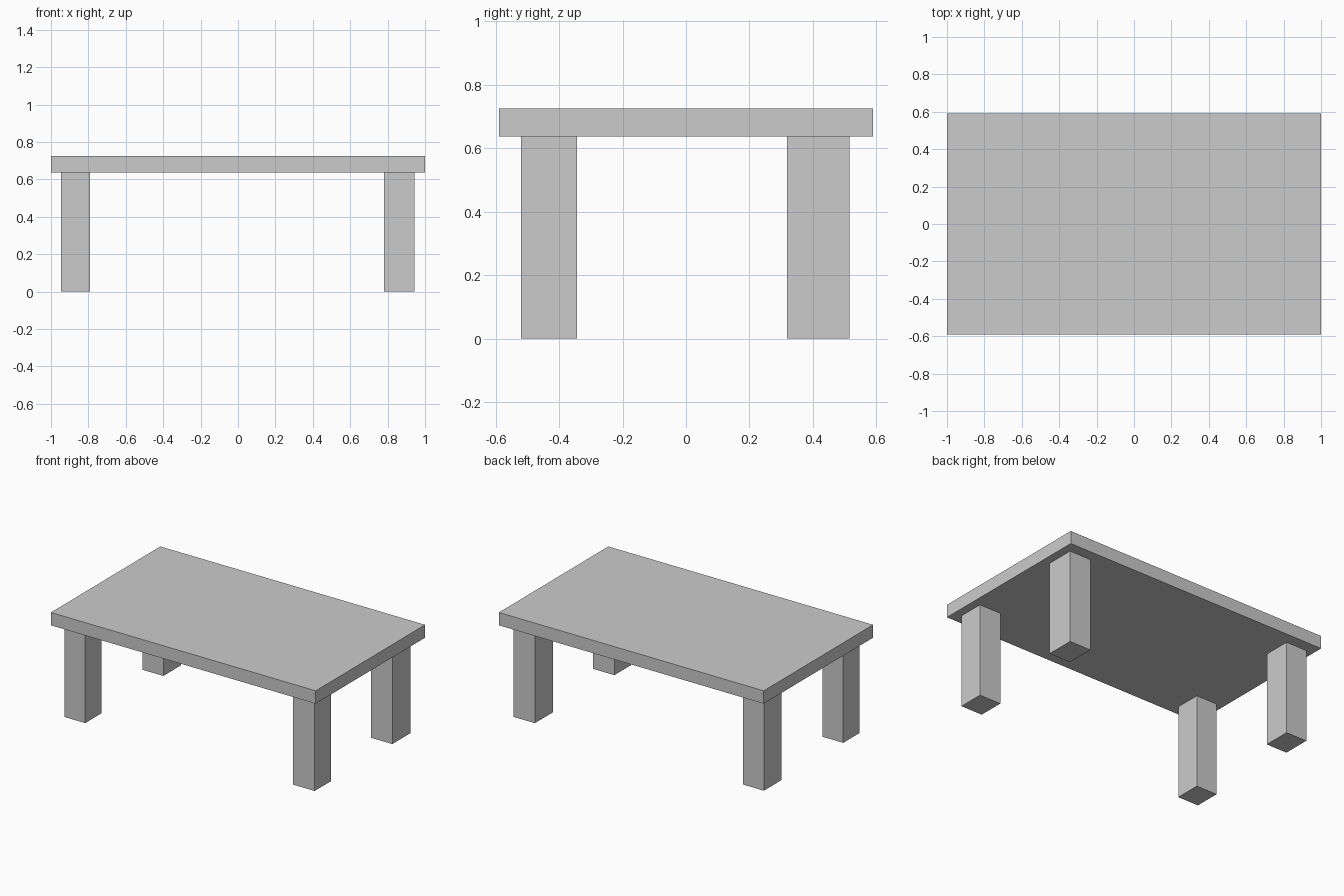
import bpy

if "Cube" in bpy.data.objects:
    bpy.data.objects.remove(bpy.data.objects["Cube"])


def box(name, x0, x1, y0, y1, z0, z1):
    """Add a box spanning the given limits."""
    bpy.ops.mesh.primitive_cube_add(size=1)
    obj = bpy.context.object
    obj.name = name
    obj.location = ((x0 + x1) / 2, (y0 + y1) / 2, (z0 + z1) / 2)
    obj.scale = (x1 - x0, y1 - y0, z1 - z0)
    bpy.ops.object.transform_apply(location=True, rotation=False, scale=True)
    return obj


TOP_Z = 0.726
UNDERSIDE_Z = 0.638

# Table top slab
box("table_top", -1.0, 1.0, -0.59, 0.59, UNDERSIDE_Z, TOP_Z)

# Four slightly uneven legs: x limits, y limits
legs = {
    "front_left_leg": (-0.947, -0.79, -0.52, -0.343),
    "front_right_leg": (0.781, 0.943, -0.52, -0.343),
    "back_left_leg": (-0.947, -0.79, 0.323, 0.512),
    "back_right_leg": (0.781, 0.943, 0.318, 0.515),
}
for name, limits in legs.items():
    box(name, *limits, 0.0, UNDERSIDE_Z)
